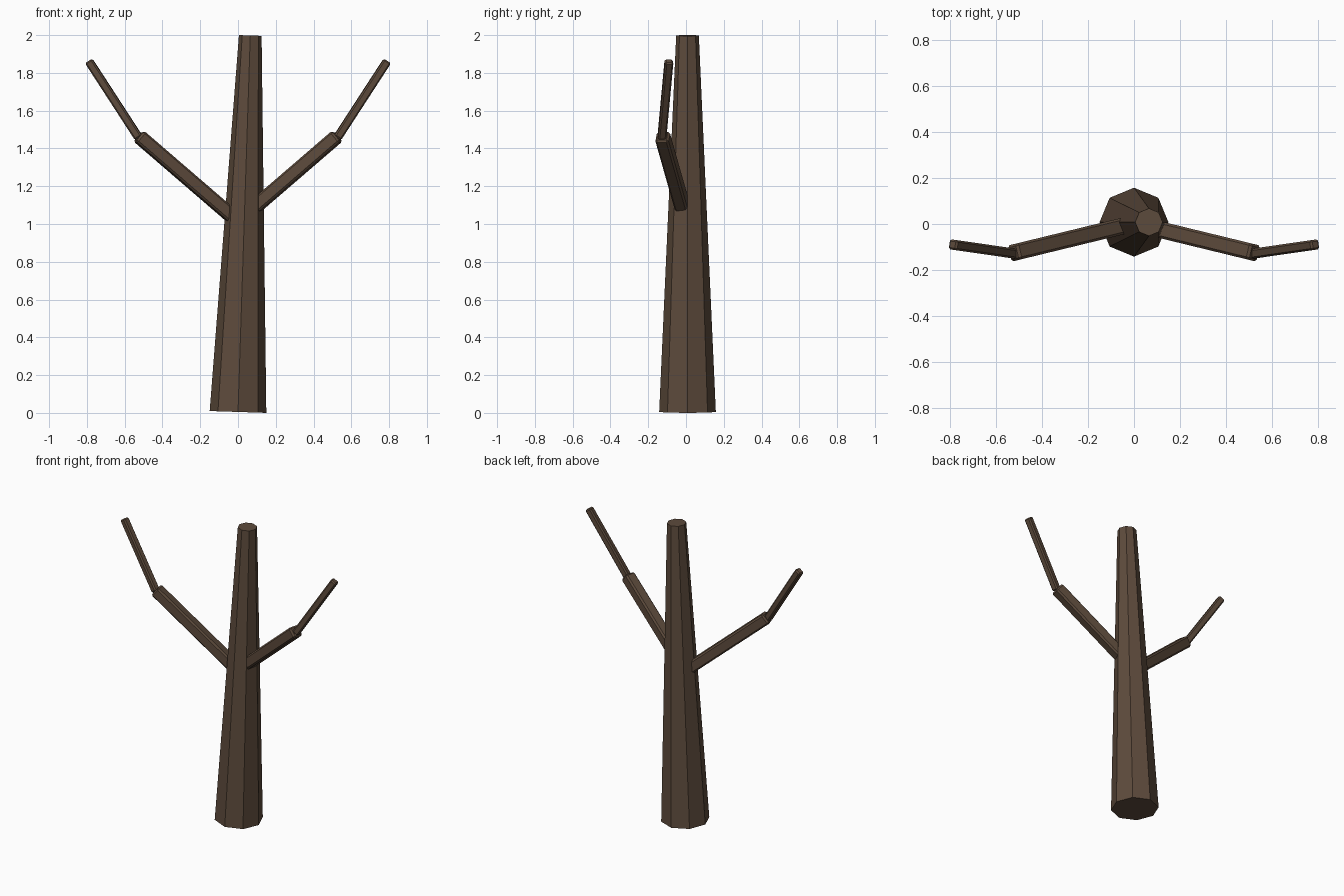
import bpy
from mathutils import Vector

if "Cube" in bpy.data.objects:
    bpy.data.objects.remove(bpy.data.objects["Cube"])

bark = bpy.data.materials.new("bark")
bark.diffuse_color = (0.11, 0.07, 0.045, 1)
bark.use_nodes = True
bark.node_tree.nodes["Principled BSDF"].inputs["Base Color"].default_value = bark.diffuse_color


def finish(obj, name, a, b):
    # Aim the local z axis from a to b
    obj.name = name
    obj.location = (a + b) / 2
    obj.rotation_mode = 'QUATERNION'
    obj.rotation_quaternion = (b - a).to_track_quat('Z', 'Y')
    obj.data.materials.append(bark)


def limb(name, a, b, width, bevel):
    # Square bar with chamfered edges between two points
    a, b = Vector(a), Vector(b)
    bpy.ops.mesh.primitive_cube_add(size=1)
    obj = bpy.context.object
    for v in obj.data.vertices:
        v.co = (v.co.x * width, v.co.y * width, v.co.z * (b - a).length)
    finish(obj, name, a, b)
    mod = obj.modifiers.new("chamfer", 'BEVEL')
    mod.width = bevel
    mod.segments = 1


# Leaning, tapered eight-sided trunk
base, top = Vector((0, 0.008, 0.005)), Vector((0.065, 0.008, 1.998))
bpy.ops.mesh.primitive_cone_add(vertices=8, radius1=0.15, radius2=0.06,
                                depth=(top - base).length)
trunk = bpy.context.object
finish(trunk, "trunk", base, top)
trunk.rotation_quaternion = Vector((0, 0, 1)).rotation_difference(top - base)

# Mirrored pairs of branches and twigs
for side, s in (("left", -1), ("right", 1)):
    limb(side + "_branch", (0.02 * s, -0.002, 1.03), (0.525 * s, -0.125, 1.465), 0.072, 0.01)
    limb(side + "_twig", (0.525 * s, -0.128, 1.455), (0.79 * s, -0.09, 1.863), 0.044, 0.008)
